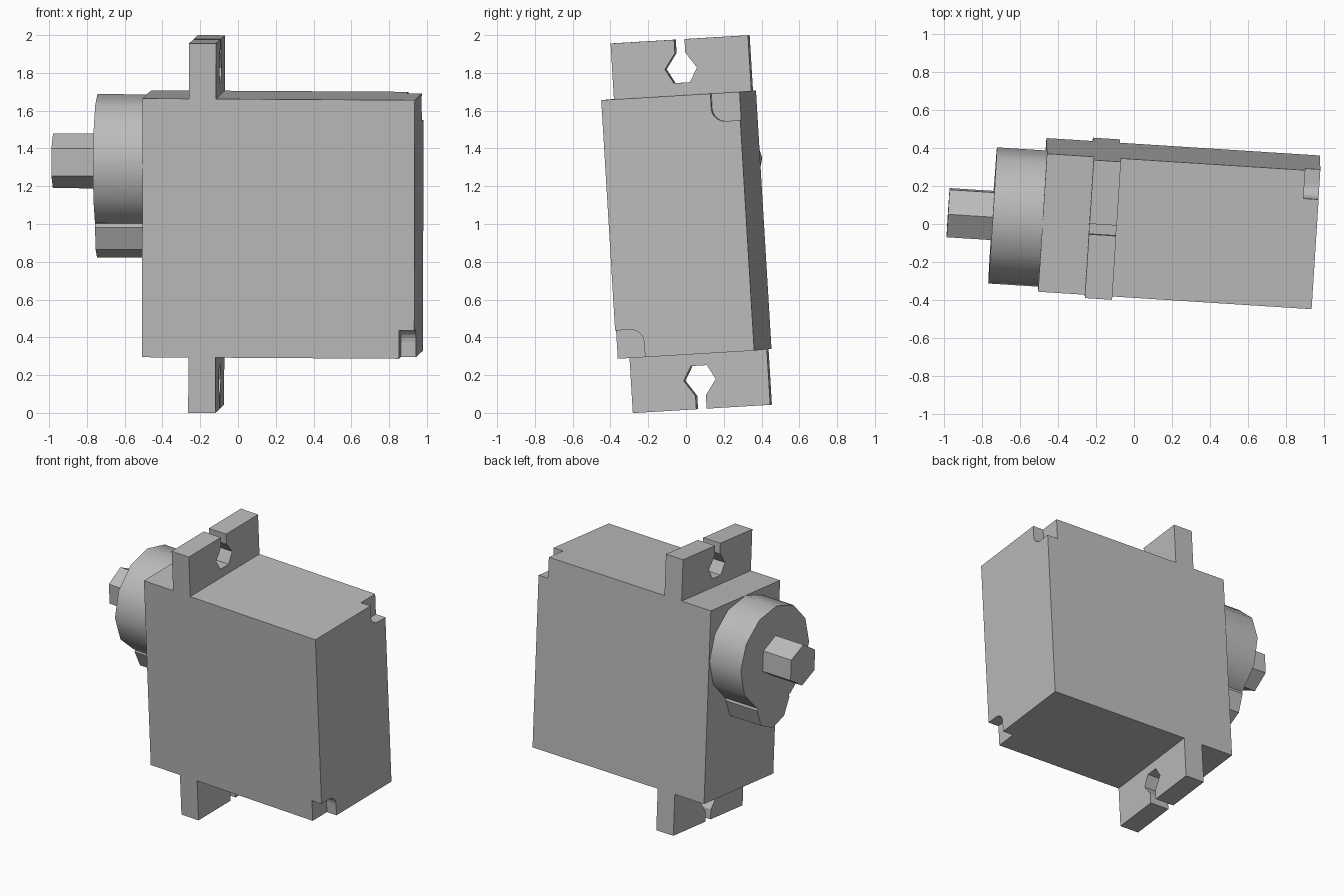
import bpy, bmesh, math
from mathutils import Matrix, Euler, Vector

cube = bpy.data.objects.get("Cube")
if cube:
    bpy.data.objects.remove(cube, do_unlink=True)

# One grey plastic for the whole servo
GREY = (0.5, 0.5, 0.5, 1)
mat = bpy.data.materials.new("grey_plastic")
mat.use_nodes = True
mat.diffuse_color = GREY
mat.node_tree.nodes["Principled BSDF"].inputs["Base Color"].default_value = GREY

# The whole servo sits slightly tilted
TILT = Matrix.Translation((0.237, 0.002, 0.997)) @ Euler(
    [math.radians(a) for a in (3.43, 0.35, -3.65)]).to_matrix().to_4x4()

LENGTH, WIDTH, HEIGHT = 0.722, 0.365, 0.686   # body half sizes


def extrude(name, profile, x0, x1):
    """Prism from a (y, z) profile between x0 and x1."""
    bm = bmesh.new()
    face = bm.faces.new([bm.verts.new((x0, y, z)) for y, z in profile])
    out = bmesh.ops.extrude_face_region(bm, geom=[face])
    moved = [v for v in out["geom"] if isinstance(v, bmesh.types.BMVert)]
    bmesh.ops.translate(bm, verts=moved, vec=Vector((x1 - x0, 0, 0)))
    bmesh.ops.recalc_face_normals(bm, faces=bm.faces)
    mesh = bpy.data.meshes.new(name)
    bm.to_mesh(mesh)
    bm.free()
    mesh.materials.append(mat)
    ob = bpy.data.objects.new(name, mesh)
    bpy.context.collection.objects.link(ob)
    ob.matrix_world = TILT
    return ob


def rect(y0, y1, z0, z1):
    return [(y0, z0), (y1, z0), (y1, z1), (y0, z1)]


def ngon(sides, radius, z):
    """Regular outline with one corner pointing up."""
    turn = math.tau / sides
    return [(radius * math.sin(i * turn), z + radius * math.cos(i * turn))
            for i in range(sides)]


def select_only(ob):
    bpy.ops.object.select_all(action="DESELECT")
    ob.select_set(True)
    bpy.context.view_layer.objects.active = ob


def cut(ob, cutter):
    cutter.hide_render = True
    bpy.context.view_layer.update()
    mod = ob.modifiers.new("cut", "BOOLEAN")
    mod.operation, mod.solver, mod.object = "DIFFERENCE", "EXACT", cutter
    select_only(ob)
    bpy.ops.object.modifier_apply(modifier=mod.name)
    bpy.data.objects.remove(cutter, do_unlink=True)


# Body with a rounded pocket in two opposite corners of its far end
body = extrude("servo_body", rect(-WIDTH, WIDTH, -HEIGHT, HEIGHT), -LENGTH, LENGTH)
POCKET, FILLET, OVER = 0.15, 0.07, 0.05
for side in (1, -1):
    y_in, z_in = WIDTH - POCKET, HEIGHT - POCKET
    outline = [(WIDTH + OVER, z_in), (WIDTH + OVER, HEIGHT + OVER), (y_in, HEIGHT + OVER)]
    for i in range(6):
        a = i / 5 * math.pi / 2
        outline.append((y_in + FILLET * (1 - math.cos(a)),
                        z_in + FILLET * (1 - math.sin(a))))
    cut(body, extrude("pocket_cutter", [(side * y, side * z) for y, z in outline],
                      LENGTH - 0.08, LENGTH + OVER))

# Mounting tabs, each with a screw hole open to the outer edge
TAB_TOP, HOLE_Z = 0.98, 0.826
half_hole = [(0.0425, -0.076), (0.085, 0), (0.0275, 0.083), (0.0275, TAB_TOP - HOLE_Z)]
half_tab = [(WIDTH, TAB_TOP), (WIDTH, HEIGHT), (-WIDTH, HEIGHT), (-WIDTH, TAB_TOP)]
for name, side in (("upper_tab", 1), ("lower_tab", -1)):
    outline = half_tab + [(-y, HOLE_Z + z) for y, z in reversed(half_hole)]
    outline += [(y, HOLE_Z + z) for y, z in half_hole]
    extrude(name, [(y, side * z) for y, z in outline], -0.476, -0.332)

# Gear housing: large drum, small bump below it, and the output shaft
DRUM_Z, DRUM_END = 0.326, -0.985
drum = extrude("gear_drum", ngon(12, 0.36, DRUM_Z), DRUM_END, -LENGTH)
bump_outline = [p for p in ngon(8, 0.17, -0.01) if p[1] < 0]
extrude("gear_bump", bump_outline + [(-0.16, 0.03), (0.16, 0.03)], DRUM_END, -LENGTH)
extrude("output_shaft", ngon(6, 0.145, DRUM_Z + 0.005), -1.22, DRUM_END)

select_only(drum)
bpy.ops.object.shade_smooth_by_angle(angle=math.radians(35))
